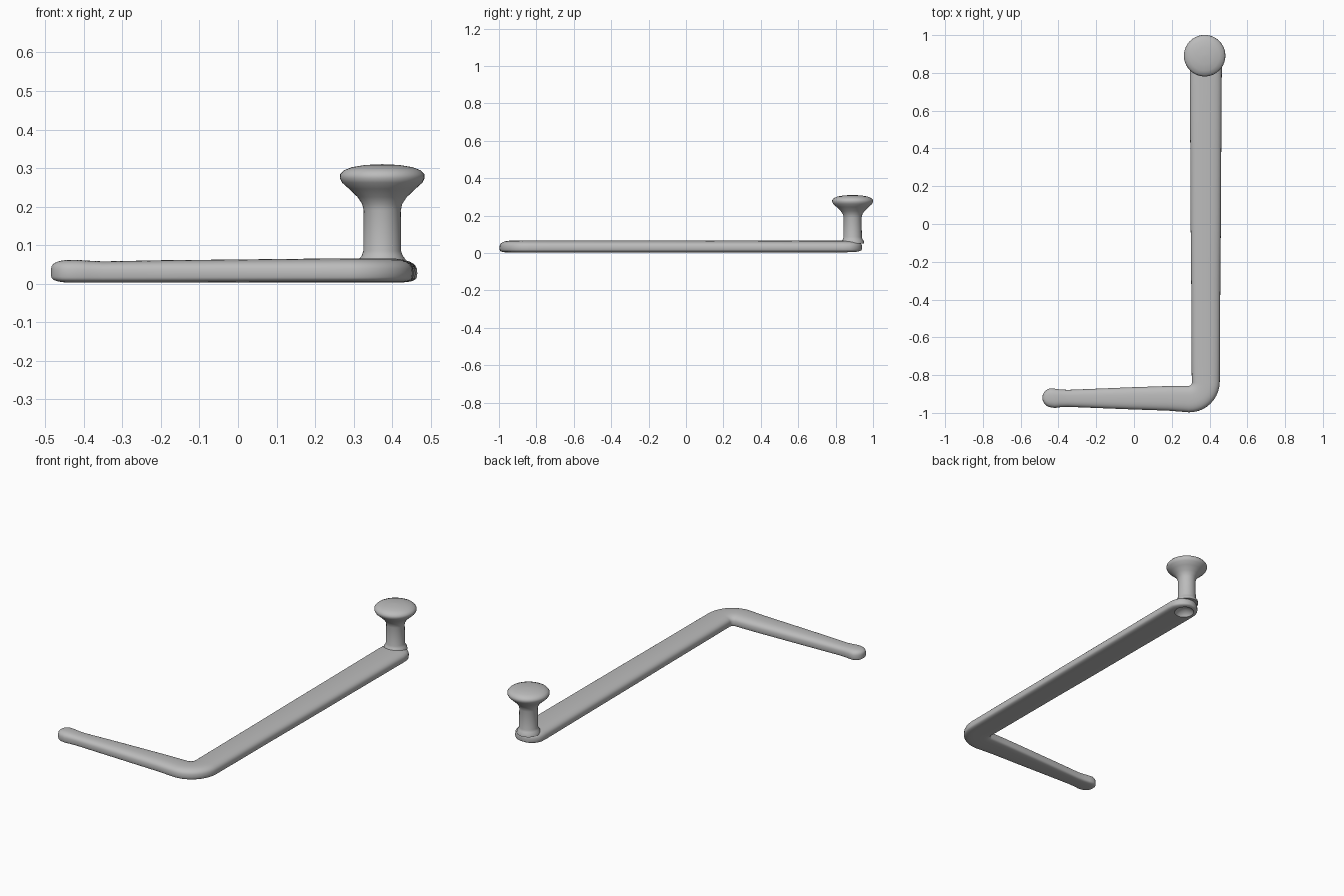
import bpy, bmesh
from math import sin, cos, pi, radians
from mathutils import Vector

cube = bpy.data.objects.get("Cube")
if cube:
    bpy.data.objects.remove(cube, do_unlink=True)

grey = bpy.data.materials.new("plain grey")
grey.use_nodes = True
grey.diffuse_color = (0.5, 0.5, 0.5, 1)
grey.node_tree.nodes["Principled BSDF"].inputs["Base Color"].default_value = (0.5, 0.5, 0.5, 1)


def skin(name, rings):
    """Join closed rings of points into a capped, smooth shell."""
    bm = bmesh.new()
    loops = [[bm.verts.new(p) for p in ring] for ring in rings]
    n = len(loops[0])
    for a, b in zip(loops, loops[1:]):
        for i in range(n):
            j = (i + 1) % n
            bm.faces.new((a[i], a[j], b[j], b[i]))
    bm.faces.new(loops[0])
    bm.faces.new(loops[-1])
    bmesh.ops.recalc_face_normals(bm, faces=bm.faces)
    mesh = bpy.data.meshes.new(name)
    bm.to_mesh(mesh)
    bm.free()
    mesh.materials.append(grey)
    obj = bpy.data.objects.new(name, mesh)
    bpy.context.collection.objects.link(obj)
    return obj


def smooth(obj, angle):
    bpy.ops.object.select_all(action='DESELECT')
    obj.select_set(True)
    bpy.context.view_layer.objects.active = obj
    bpy.ops.object.shade_smooth_by_angle(angle=radians(angle))


def power(v, e):
    return abs(v) ** e * (1 if v >= 0 else -1)


def section(x, y, heading, half, top, squash=1, n=32):
    """Rounded bar section with a flatter underside."""
    side = Vector((-sin(heading), cos(heading), 0))
    mid, low = 0.028, 0.003
    ring = []
    for i in range(n):
        a = 2 * pi * i / n
        c, s = cos(a), sin(a)
        if s >= 0:
            u, z = power(c, 0.75), mid + (top - mid) * squash * s ** 0.75
        else:
            u, z = power(c, 0.5), mid - (mid - low) * squash * (-s) ** 0.5
        ring.append(Vector((x, y, z)) + side * half * u)
    return ring


# L-shaped bar: rounded tip, tapered short leg, bend, long arm, rounded end
CAP = [89, 84, 76, 66, 54, 40, 26, 12]
rings = []
for d in CAP:
    a = radians(d)
    rings.append(section(-0.434 - 0.051 * sin(a), -0.92, 0, 0.051 * cos(a), 0.062, cos(a) ** 0.5))
for x, half, top in [(-0.42, 0.051, 0.062), (-0.39, 0.047, 0.06), (-0.35, 0.045, 0.058),
                     (-0.2, 0.051, 0.061), (0, 0.059, 0.063), (0.18, 0.065, 0.065)]:
    rings.append(section(x, -0.923, 0, half, top))
for i in range(11):
    a = radians(9 * i)
    rings.append(section(0.29 + 0.09 * sin(a), -0.837 - 0.09 * cos(a), a, 0.07 + 0.004 * i / 10, 0.066))
for y, half in [(-0.7, 0.075), (-0.3, 0.077), (0, 0.08), (0.4, 0.082), (0.84, 0.085)]:
    rings.append(section(0.38, y, pi / 2, half, 0.066))
for d in reversed(CAP):
    a = radians(d)
    rings.append(section(0.38, 0.855 + 0.086 * sin(a), pi / 2, 0.085 * cos(a), 0.066, cos(a) ** 0.5))
bar = skin("bent_bar", rings)

# Shallow round recess under the post
bpy.ops.mesh.primitive_uv_sphere_add(segments=32, ring_count=16, radius=0.06, location=(0.376, 0.872, -0.025))
cutter = bpy.context.object
cutter.name = "recess_cutter"
cutter.hide_render = True
cutter.data.materials.append(grey)
cut = bar.modifiers.new("recess", 'BOOLEAN')
cut.operation = 'DIFFERENCE'
cut.solver = 'EXACT'
cut.object = cutter
bpy.context.view_layer.objects.active = bar
bpy.ops.object.modifier_apply(modifier=cut.name)
bpy.data.objects.remove(cutter, do_unlink=True)
smooth(bar, 50)

# Post with a flared, domed knob
PROFILE = [(0.062, 0.05), (0.06, 0.064), (0.053, 0.073), (0.049, 0.085), (0.048, 0.19),
           (0.052, 0.207), (0.064, 0.225), (0.086, 0.246), (0.104, 0.262), (0.11, 0.274),
           (0.109, 0.284), (0.1, 0.294), (0.08, 0.302), (0.045, 0.308), (0.002, 0.31)]
knob = skin("knob_post", [[Vector((0.374 + r * cos(2 * pi * i / 40), 0.891 + r * sin(2 * pi * i / 40), z))
                           for i in range(40)] for r, z in PROFILE])
smooth(knob, 60)
